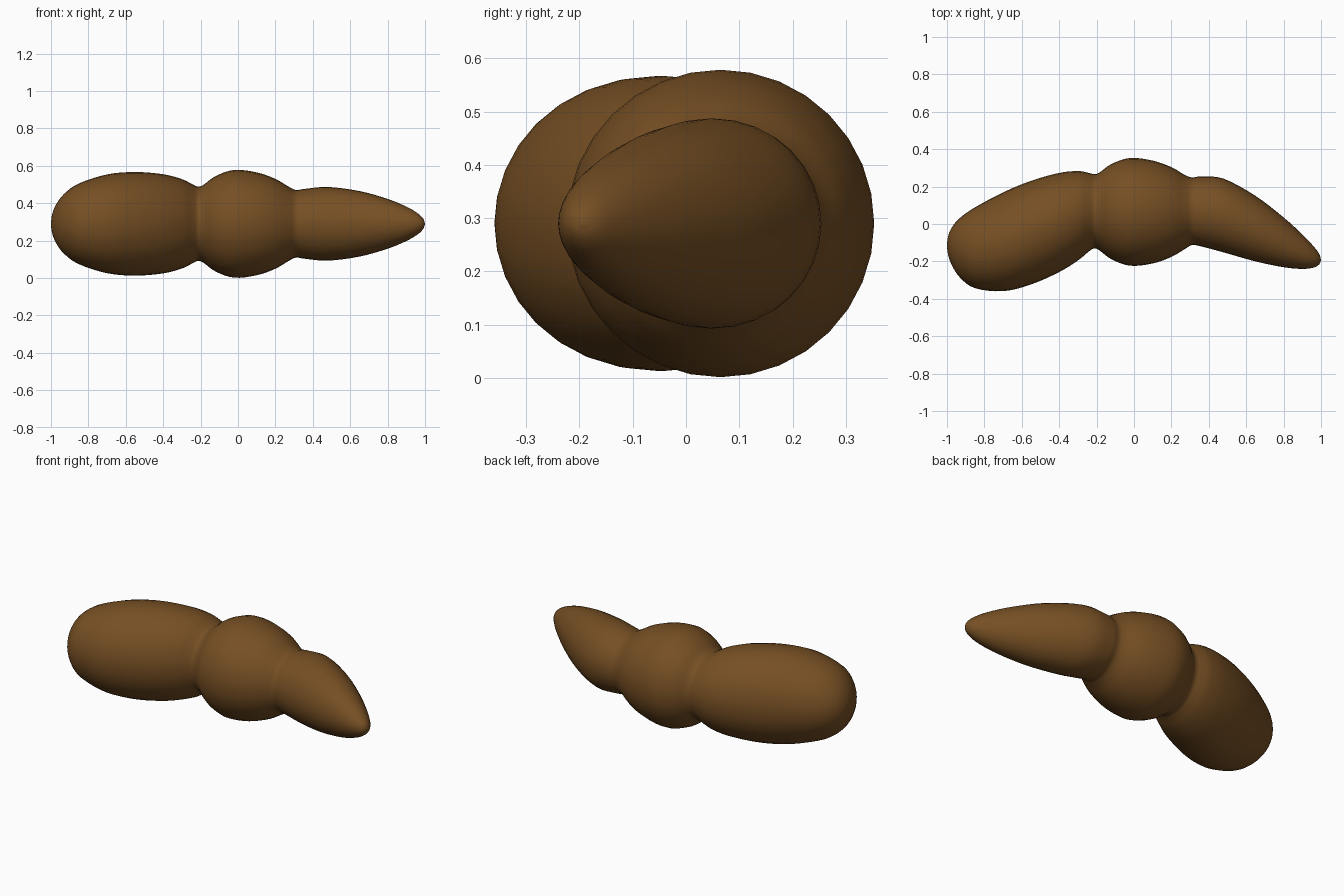
import bpy, bmesh, math
from mathutils import Vector

if "Cube" in bpy.data.objects:
    bpy.data.objects.remove(bpy.data.objects["Cube"])

SIDES, STEPS, MID_Z = 32, 4, 0.29

# Spine stations: x, y of centre, radius
stations = [
    (-1.0, -0.115, 0.0), (-0.995, -0.115, 0.045), (-0.975, -0.119, 0.099),
    (-0.93, -0.127, 0.160), (-0.85, -0.127, 0.216), (-0.70, -0.095, 0.264),
    (-0.55, -0.046, 0.277), (-0.40, 0.008, 0.265), (-0.30, 0.044, 0.239),
    (-0.245, 0.062, 0.212), (-0.215, 0.068, 0.199), (-0.185, 0.067, 0.208),
    (-0.12, 0.066, 0.255), (-0.02, 0.065, 0.288), (0.10, 0.064, 0.275),
    (0.20, 0.064, 0.240), (0.27, 0.064, 0.199), (0.31, 0.068, 0.181),
    (0.36, 0.067, 0.187), (0.48, 0.045, 0.197), (0.65, -0.025, 0.175),
    (0.80, -0.098, 0.133), (0.90, -0.148, 0.092), (0.96, -0.176, 0.057),
    (0.99, -0.188, 0.028), (1.0, -0.192, 0.0),
]


def smooth_path(points):
    """Catmull-Rom samples through the stations."""
    p = [Vector(q) for q in points]
    p = [2 * p[0] - p[1]] + p + [2 * p[-1] - p[-2]]
    out = []
    for a, b, c, d in zip(p, p[1:], p[2:], p[3:]):
        for i in range(STEPS):
            t = i / STEPS
            out.append(0.5 * (2 * b + (c - a) * t + (2 * a - 5 * b + 4 * c - d) * t**2
                              + (3 * b - a - 3 * c + d) * t**3))
    return out + [p[-2]]


# Round cross-sections lofted along the bent spine
path = smooth_path(stations)
bm = bmesh.new()
rings = []
for x, y, r in path[1:-1]:
    rings.append([bm.verts.new((x, y + r * math.cos(a), MID_Z + r * math.sin(a)))
                  for a in (2 * math.pi * k / SIDES for k in range(SIDES))])
for r0, r1 in zip(rings, rings[1:]):
    for k in range(SIDES):
        n = (k + 1) % SIDES
        bm.faces.new((r0[k], r0[n], r1[n], r1[k]))

# Rounded tips
for end, ring in ((path[0], rings[0]), (path[-1], rings[-1])):
    tip = bm.verts.new((end.x, end.y, MID_Z))
    for k in range(SIDES):
        bm.faces.new((tip, ring[k], ring[(k + 1) % SIDES]))
bmesh.ops.recalc_face_normals(bm, faces=bm.faces)
for f in bm.faces:
    f.smooth = True

mesh = bpy.data.meshes.new("lobed_body")
bm.to_mesh(mesh)
bm.free()
body = bpy.data.objects.new("lobed_body", mesh)
bpy.context.collection.objects.link(body)

brown = bpy.data.materials.new("brown")
brown.diffuse_color = (0.18, 0.078, 0.017, 1)
brown.use_nodes = True
brown.node_tree.nodes["Principled BSDF"].inputs["Base Color"].default_value = brown.diffuse_color
mesh.materials.append(brown)
